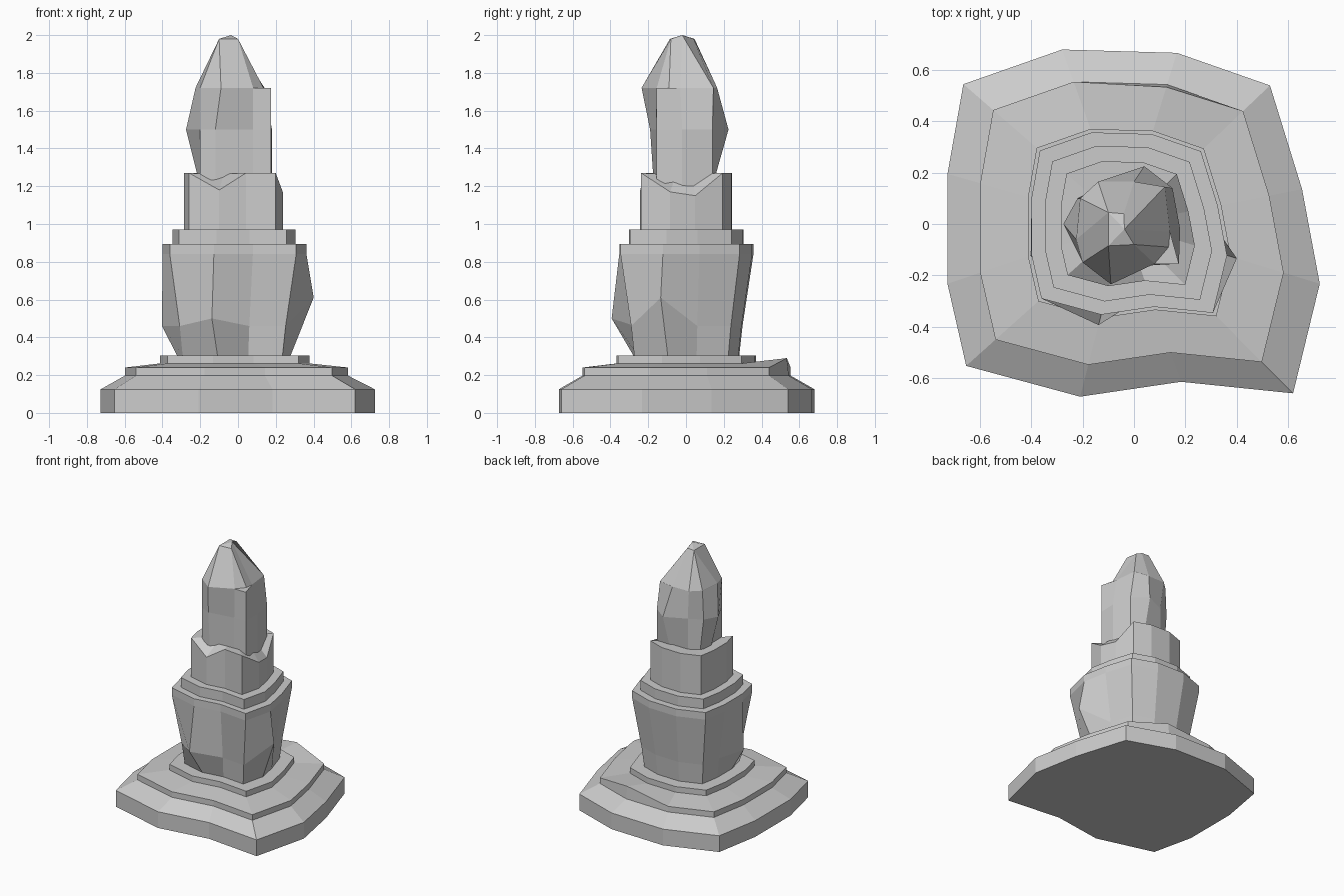
import bpy, bmesh

if "Cube" in bpy.data.objects:
    bpy.data.objects.remove(bpy.data.objects["Cube"])

AXIS = -0.037
# Irregular twelve-sided plan shared by the plinth, body and collar
PLAN = [(-.665, .545), (-.28, .68), (.167, .667), (.53, .54), (.655, .136), (.724, -.233),
        (.62, -.66), (.183, -.615), (-.21, -.673), (-.654, -.553), (-.727, -.233), (-.727, .195)]


def ring(s, z, moved=None):
    """Scaled plan at height z; moved maps a corner to its own (scale, height)."""
    pts = []
    for i, (x, y) in enumerate(PLAN):
        k, h = (moved or {}).get(i, (s, z))
        pts.append((AXIS + (x - AXIS) * k, y * k, h))
    return pts


def loft(name, rings, bottom=False, top=False):
    bm = bmesh.new()
    rows = [[bm.verts.new(p) for p in r] for r in rings]
    n = len(rows[0])
    for a, b in zip(rows, rows[1:]):
        for i in range(n):
            j = (i + 1) % n
            bm.faces.new((a[i], a[j], b[j], b[i]))
    if bottom:
        bm.faces.new(rows[0])
    if top:
        bm.faces.new(rows[-1])
    bmesh.ops.remove_doubles(bm, verts=bm.verts, dist=.0005)
    bmesh.ops.recalc_face_normals(bm, faces=bm.faces)
    # Open bands: make sure the normals face away from the axis
    out = sum(f.normal.x * (f.calc_center_median().x - AXIS) + f.normal.y * f.calc_center_median().y
              for f in bm.faces)
    if out < 0:
        bmesh.ops.reverse_faces(bm, faces=bm.faces)
    me = bpy.data.meshes.new(name)
    bm.to_mesh(me)
    bm.free()
    ob = bpy.data.objects.new(name, me)
    bpy.context.collection.objects.link(ob)
    return ob


# Stepped plinth with one lifted back corner
loft("plinth", [ring(1, 0), ring(1, .125), ring(.815, .197),
                ring(.815, .24, {2: (.8, .29)}), ring(.545, .262),
                ring(.545, .305), ring(.415, .305)], bottom=True)

# Flared body with three chipped-out corners
loft("body", [ring(.415, .305),
              ring(.44, .46, {5: (.575, .61), 8: (.585, .5), 10: (.53, .46)}),
              ring(.525, .84), ring(.525, .895), ring(.448, .895)])

# Collar and upper block with broken rim
loft("collar", [ring(.448, .895), ring(.448, .97), ring(.36, .97),
                ring(.36, 1.27, {4: (.36, 1.15), 5: (.36, 1.17), 8: (.36, 1.18)}),
                ring(.22, 1.265)])

# Rough shaft
def at(z, pts):
    return [(x, y, z) for x, y in pts]

base = [(.175, -.155), (.18, -.02), (.15, .14), (.03, .14), (-.12, .15),
        (-.19, .11), (-.2, 0), (-.2, -.15), (-.12, -.17), (.08, -.16)]
mid = list(base)
mid[3], mid[5], mid[6], mid[8] = (.04, .225), (-.22, .1), (-.275, 0), (-.12, -.19)
shoulder = [(.175, -.155), (.14, -.03), (.12, .145), (0, .165), (-.14, .165),
            (-.21, .1), (-.225, -.06), (-.2, -.15), (-.09, -.235), (.08, -.155)]
loft("shaft", [at(1.2, base), at(1.5, mid), at(1.72, shoulder)])

# Pointed cap, narrowing to a small faceted tip
capbase = list(shoulder)
capbase[0] = (.135, -.09)
front_r, front_l, back, peak = (0, -.08, 1.98), (-.1, -.085, 1.98), (-.1, .045, 1.98), (-.037, -.02, 2)
tip = [front_r, peak, peak, (-.04, .04, 1.98), back, back, back, front_l, front_l, front_r]
loft("cap", [at(1.72, shoulder), at(1.721, capbase), tip, [peak] * 10])
